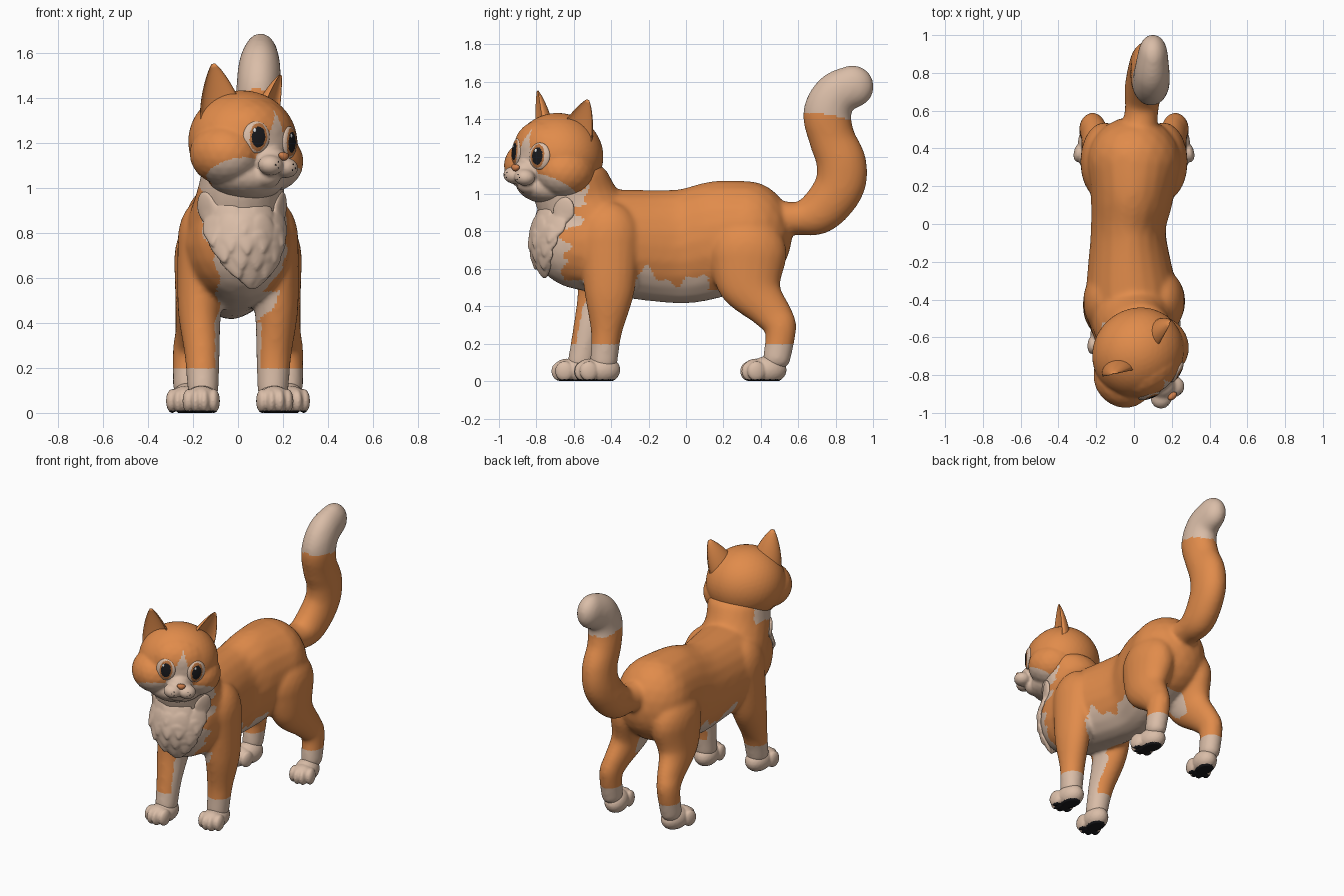
import bpy, bmesh, math
from math import sin, cos, pi, radians
from mathutils import Vector, Matrix
from mathutils.bvhtree import BVHTree

start_cube = bpy.data.objects.get("Cube")
if start_cube:
    bpy.data.objects.remove(start_cube, do_unlink=True)


def material(name, r, g, b):
    mat = bpy.data.materials.new(name)
    mat.use_nodes = True
    mat.diffuse_color = (r, g, b, 1)
    bsdf = next(n for n in mat.node_tree.nodes if n.type == 'BSDF_PRINCIPLED')
    bsdf.inputs["Base Color"].default_value = (r, g, b, 1)
    bsdf.inputs["Roughness"].default_value = 0.8
    return mat


orange = material("orange fur", 0.75, 0.26, 0.07)
cream = material("cream fur", 0.70, 0.51, 0.39)
black = material("black", 0.01, 0.01, 0.012)
amber = material("amber iris", 0.48, 0.17, 0.05)
nose_tone = material("nose", 0.62, 0.21, 0.07)
white = material("eye shine", 0.9, 0.9, 0.9)


def blob(bm, place, radii, turn=None, detail=3):
    """Ellipsoid; returns its vertices."""
    m = Matrix.Translation(place) @ (turn or Matrix()) @ Matrix.Diagonal((*radii, 1))
    return bmesh.ops.create_icosphere(bm, subdivisions=detail, radius=1, matrix=m)["verts"]


def chain(bm, stations, side=1, steps=9):
    """Smooth run of ellipsoids through (x, y, z, rx, ry, rz) stations."""
    pts = [Vector(s) for s in stations]
    pts = [pts[0]] + pts + [pts[-1]]
    for a, b, c, d in zip(pts, pts[1:], pts[2:], pts[3:]):
        for i in range(steps + 1):
            t = i / steps
            p = (b * 2 + (c - a) * t + (a * 2 - b * 5 + c * 4 - d) * t ** 2
                 + (b * 3 - a - c * 3 + d) * t ** 3) / 2
            blob(bm, (p[0] * side, p[1], p[2]), p[3:])


def finish(bm, name, mats, rule=None, matrix=None):
    """Turn a bmesh into a smooth object, colouring faces by a rule."""
    mesh = bpy.data.meshes.new(name)
    bm.to_mesh(mesh)
    bm.free()
    obj = bpy.data.objects.new(name, mesh)
    bpy.context.collection.objects.link(obj)
    for mat in mats:
        mesh.materials.append(mat)
    for face in mesh.polygons:
        face.use_smooth = True
        if rule:
            face.material_index = int(rule(face.center, face.normal))
    if matrix:
        obj.matrix_world = matrix
    return obj


def fuse(bm, voxel, rounds):
    """Melt overlapping ellipsoids into one skin; returns a new bmesh."""
    temp = finish(bm, "fusing", [])
    remesh = temp.modifiers.new("skin", 'REMESH')
    remesh.mode, remesh.voxel_size = 'VOXEL', voxel
    relax = temp.modifiers.new("relax", 'SMOOTH')
    relax.factor, relax.iterations = 0.5, rounds
    graph = bpy.context.evaluated_depsgraph_get()
    out = bmesh.new()
    out.from_mesh(temp.evaluated_get(graph).to_mesh())
    bpy.data.objects.remove(temp, do_unlink=True)
    return out


def on_skin(tree, x, z):
    """Point and facing on a skin, found from the front."""
    hit, normal, *_ = tree.ray_cast(Vector((x, -3, z)), Vector((0, 1, 0)))
    return hit, normal, normal.to_track_quat('Z', 'Y').to_matrix().to_4x4()


def ramp(value, low, high):
    return min(1, max(0, (value - low) / (high - low)))


# Body: trunk, neck, legs and tail in one skin
bm = bmesh.new()
chain(bm, [(0.01, -.56, .75, .22, .265, .26), (-.01, -.4, .74, .245, .2, .285),
           (-.03, -.05, .72, .2, .2, .305), (-.01, .15, .755, .22, .2, .315),
           (0, .33, .79, .25, .24, .28)], steps=20)
chain(bm, [(0, -.5, .84, .225, .24, .19), (.01, -.58, .97, .195, .23, .15),
           (.03, -.62, 1.09, .19, .21, .1)])
chain(bm, [(.02, .42, .88, .1, .1, .1), (.04, .6, .87, .09, .09, .09),
           (.05, .72, .91, .1, .12, .12), (.07, .82, 1.04, .1, .135, .13),
           (.08, .83, 1.17, .1, .135, .12), (.08, .78, 1.3, .1, .125, .12),
           (.09, .755, 1.43, .1, .13, .12), (.095, .8, 1.53, .095, .12, .12),
           (.1, .89, 1.575, .08, .115, .115)])
paws = []
for side in (1, -1):
    step = 0 if side > 0 else -.12
    chain(bm, [(.145, -.41, .76, .125, .17, .2), (.17, -.41 + step * .3, .48, .1, .135, .1),
               (.16, -.425 + step * .8, .27, .08, .085, .08),
               (.155, -.44 + step, .1, .07, .075, .05)], side)
    chain(bm, [(.155, .33, .68, .13, .21, .2), (.18, .34, .5, .1, .165, .12),
               (.205, .455, .36, .075, .115, .08), (.22, .505, .28, .07, .085, .08),
               (.225, .485, .12, .065, .075, .06)], side)
    word = "left" if side > 0 else "right"
    paws.append((word + "_front_paw", side * .16, -.49 + step, side * .1))
    paws.append((word + "_hind_paw", side * .23, .4, side * .2))
bm = fuse(bm, 0.012, 14)


def body_rule(c, n):
    x, y, z = c
    wave = sin(y * 26) + .6 * sin(y * 61 + x * 9)
    if z < .195 or (y > .6 and z + .15 * (y - .75) + .006 * sin(x * 60) > 1.42):
        return True                                   # socks and tail tip
    inner = n.x * x < 0 and abs(n.x) > .78
    if y < -.26:                                      # bib, chest and inner legs
        left, right = -.09 - .08 * ramp(z, .65, .85), .04 + .17 * ramp(z, .33, .55)
        fringe = .012 * sin(z * 50)
        in_front = z < .54 or y < -.66 + .13 * ramp(z, .58, .88) + fringe
        return in_front and z > .33 and left < x + fringe < right or inner and z < .4
    if y < .12:                                       # belly
        return z < .54 + .025 * wave + .05 * ramp(-y, .17, .2)
    return y < .4 and (abs(x) < .1 and n.z < -.2 or inner and .4 < z < .62)


body_tree = BVHTree.FromBMesh(bm)
body = finish(bm, "body", [orange, cream], body_rule)

# Paws with four soft toes and dark soles
for name, px, py, yaw in paws:
    bm = bmesh.new()
    blob(bm, (0, .04, .06), (.074, .1, .075))
    blob(bm, (0, -.03, .058), (.074, .07, .062))
    for i in range(4):
        s = i - 1.5
        blob(bm, (s * .038, -.062 + .012 * s * s, .053), (.026, .05, .054))
    bm = fuse(bm, 0.006, 4)
    for v in bm.verts:
        v.co.z = max(v.co.z, 0)
    place = Matrix.Translation((px, py, 0)) @ Matrix.Rotation(yaw, 4, 'Z')
    finish(bm, name, [cream, black], lambda c, n: c.z < .01, place)

# Chest ruff: soft overlapping locks
bm = bmesh.new()
for row, (z, count, span) in enumerate([(.87, 5, .16), (.79, 5, .145), (.72, 4, .12),
                                        (.65, 3, .08), (.6, 2, .03)]):
    for i in range(count):
        u = 2 * i / (count - 1) - 1
        x = .025 + .012 * row + span * u
        hit, normal, turn = on_skin(body_tree, x, z + .03 * u * u)
        turn = turn @ Matrix.Rotation(-.25 * u, 4, 'Z')
        lock = bmesh.ops.create_icosphere(bm, subdivisions=3, radius=1)["verts"]
        for v in lock:
            drop = max(0, -v.co.y)
            v.co.x *= 1 - .65 * drop
            v.co = turn @ Vector((v.co.x * .064, v.co.y * .09, v.co.z * .018 + .012 * drop)) + hit
finish(fuse(bm, 0.007, 4), "chest_ruff", [cream])

# Head: skull, brow, cheeks, muzzle and chin in one skin
head_place = (Matrix.Translation((.02, -.698, 1.195)) @ Matrix.Rotation(radians(42), 4, 'Z')
              @ Matrix.Rotation(radians(7), 4, 'Y'))
bm = bmesh.new()
blob(bm, (.01, .01, .01), (.25, .235, .23), detail=4)
blob(bm, (0, -.08, .05), (.19, .145, .155))
blob(bm, (0, -.19, -.075), (.075, .085, .07))
blob(bm, (0, -.165, -.145), (.07, .075, .055))
blob(bm, (0, -.04, -.15), (.18, .165, .1))
for side in (1, -1):
    blob(bm, (side * .13, -.035, -.06), (.152, .165, .14))
    blob(bm, (side * .045, -.25, -.1), (.058, .055, .046))
bm = fuse(bm, 0.009, 6)


def head_rule(c, n):
    ahead = -c.y
    blaze = ahead > .05 and abs(c.x) < (.15 - c.z) * .4
    return blaze or c.z < -.185 + .55 * ahead


head_tree = BVHTree.FromBMesh(bm)
finish(bm, "head", [orange, cream], head_rule, head_place)

# Nose, a rounded wedge
bm = bmesh.new()
for v in blob(bm, (0, -.281, -.055), (.026, .018, .019)):
    v.co.x *= 1 + (v.co.z + .055) * 18
finish(bm, "nose", [nose_tone], None, head_place)


def ear(side):
    """Pointed ear with a hollow front."""
    bm = bmesh.new()
    rings, around = 14, 28
    rows = []
    for j in range(rings):
        t = j / (rings - 1)
        wide = .092 * (1 - t ** 1.5) ** .85 + .008
        ring = []
        for i in range(around):
            a = 2 * pi * i / around
            depth = sin(a) if sin(a) > 0 else -.5 * sin(a) - .12
            ring.append(bm.verts.new((wide * cos(a), wide * .8 * depth - .02 * t, .245 * t)))
        rows.append(ring)
    for low, high in zip(rows, rows[1:]):
        for i in range(around):
            k = (i + 1) % around
            bm.faces.new((low[i], low[k], high[k], high[i]))
    bm.faces.new(rows[-1])
    bm.faces.new(rows[0][::-1])
    local = (Matrix.Translation((side * .135, 0, .1))
             @ Matrix.Rotation(side * radians(28), 4, 'Z')
             @ Matrix.Rotation(side * radians(16), 4, 'Y'))
    return finish(bm, ("left" if side > 0 else "right") + "_ear", [orange], None,
                  head_place @ local)


def eye(side):
    """Domed eye: cream rim, amber iris, black pupil, small shine."""
    word = "left" if side > 0 else "right"
    hit, normal, turn = on_skin(head_tree, side * .098, .02)
    place = head_place @ Matrix.Translation(hit - normal * .008) @ turn
    bm = bmesh.new()
    bmesh.ops.create_uvsphere(bm, u_segments=40, v_segments=40, radius=1)

    def rule(c, n):
        reach = math.hypot(c.x * 1.1 + side * .08, c.y * .85)
        return 0 if c.z < 0 or reach > .74 else 1 if reach > .56 else 2
    ball = finish(bm, word + "_eye", [cream, amber, black], rule)
    ball.data.transform(Matrix.Diagonal((.062, .072, .022, 1)))
    ball.matrix_world = place
    bm = bmesh.new()
    blob(bm, (-.016, .028, .018), (.008, .01, .004))
    finish(bm, word + "_eye_shine", [white], None, place)


# Ears, eyes and whisker spots on both sides
for side in (1, -1):
    ear(side)
    eye(side)
    bm = bmesh.new()
    for dx, z in ((.045, -.085), (.06, -.1), (.042, -.112)):
        hit, normal, turn = on_skin(head_tree, side * dx, z)
        blob(bm, hit, (.0035, .0035, .002), turn, 2)
    finish(bm, ("left" if side > 0 else "right") + "_whisker_spots", [black], None, head_place)
